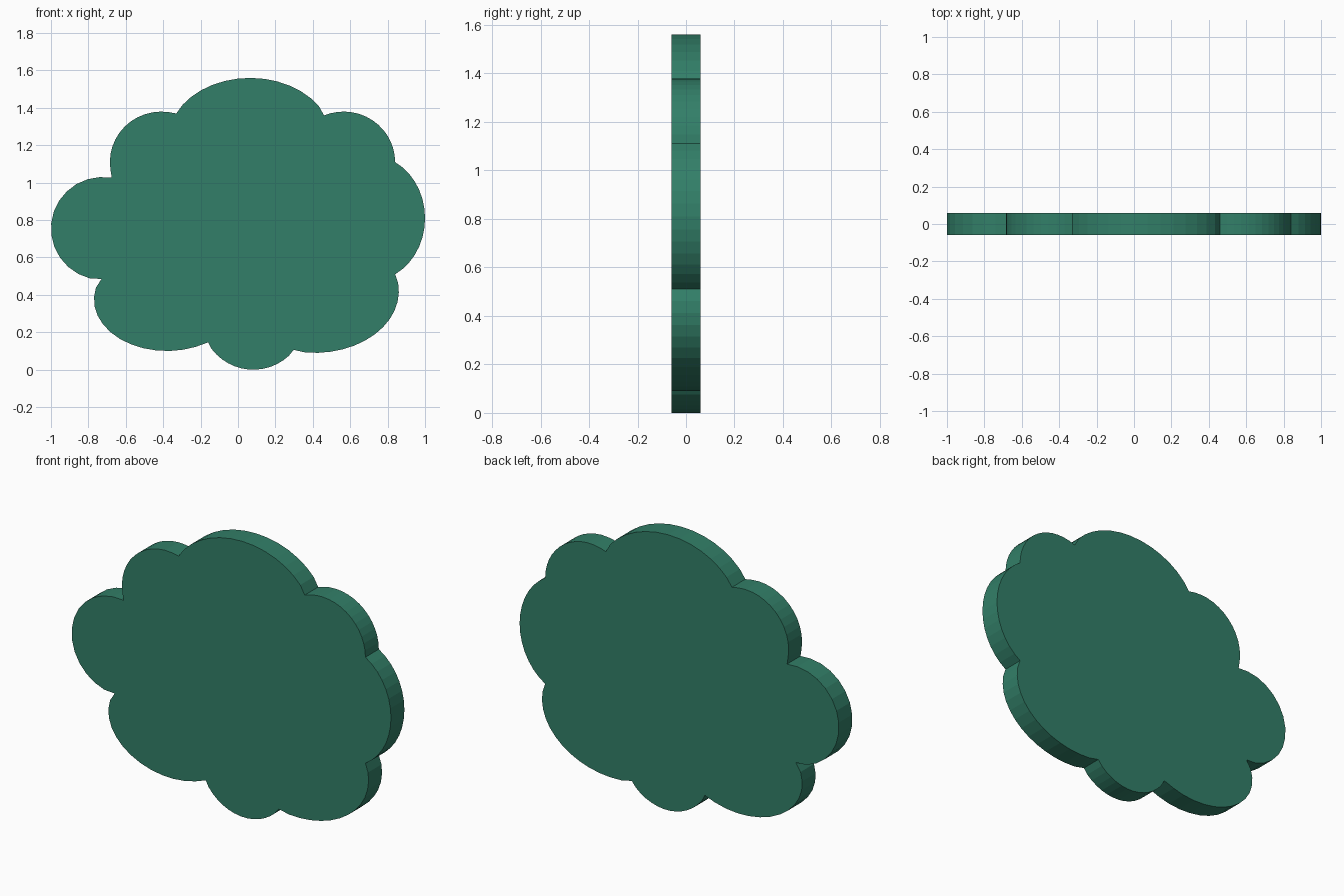
import bpy, bmesh, math

if "Cube" in bpy.data.objects:
    bpy.data.objects.remove(bpy.data.objects["Cube"])

HALF_DEPTH = 0.06
STEPS = 14  # facets per scallop

# Cusps where neighbouring scallops meet (x, z), counter-clockwise
cusps = [(0.46, 1.36), (-0.33, 1.37), (-0.675, 1.027), (-0.73, 0.485),
         (-0.16, 0.146), (0.297, 0.106), (0.84, 0.51), (0.84, 1.11)]
# Scallop ellipses: centre x, centre z, radius x, radius z
lobes = [(0.065, 1.225, 0.44, 0.335), (-0.41, 1.11, 0.275, 0.27),
         (-0.725, 0.755, 0.275, 0.275), (-0.38, 0.375, 0.39, 0.275),
         (0.082, 0.28, 0.28, 0.28), (0.41, 0.42, 0.45, 0.33),
         (0.71, 0.81, 0.29, 0.335), (0.565, 1.11, 0.275, 0.27)]


def outline():
    pts = []
    for i, (cx, cz, rx, rz) in enumerate(lobes):
        start, end = cusps[i], cusps[(i + 1) % len(cusps)]
        a0 = math.atan2((start[1] - cz) / rz, (start[0] - cx) / rx)
        a1 = math.atan2((end[1] - cz) / rz, (end[0] - cx) / rx)
        sweep = (a1 - a0) % (2 * math.pi)
        pts.append(start)
        for k in range(1, STEPS):
            a = a0 + sweep * k / STEPS
            pts.append((cx + rx * math.cos(a), cz + rz * math.sin(a)))
    return pts


# Flat scalloped plate: front outline extruded backwards
bm = bmesh.new()
front = bm.faces.new([bm.verts.new((x, -HALF_DEPTH, z)) for x, z in outline()])
ext = bmesh.ops.extrude_face_region(bm, geom=[front], use_keep_orig=True)
moved = [g for g in ext["geom"] if isinstance(g, bmesh.types.BMVert)]
bmesh.ops.translate(bm, verts=moved, vec=(0, 2 * HALF_DEPTH, 0))
bmesh.ops.recalc_face_normals(bm, faces=bm.faces)
mesh = bpy.data.meshes.new("bush_plate")
bm.to_mesh(mesh)
bm.free()

green = bpy.data.materials.new("leaf_green")
green.diffuse_color = (0.032, 0.212, 0.138, 1)
green.use_nodes = True
green.node_tree.nodes["Principled BSDF"].inputs["Base Color"].default_value = green.diffuse_color
mesh.materials.append(green)
bush = bpy.data.objects.new("bush_plate", mesh)
bpy.context.collection.objects.link(bush)
